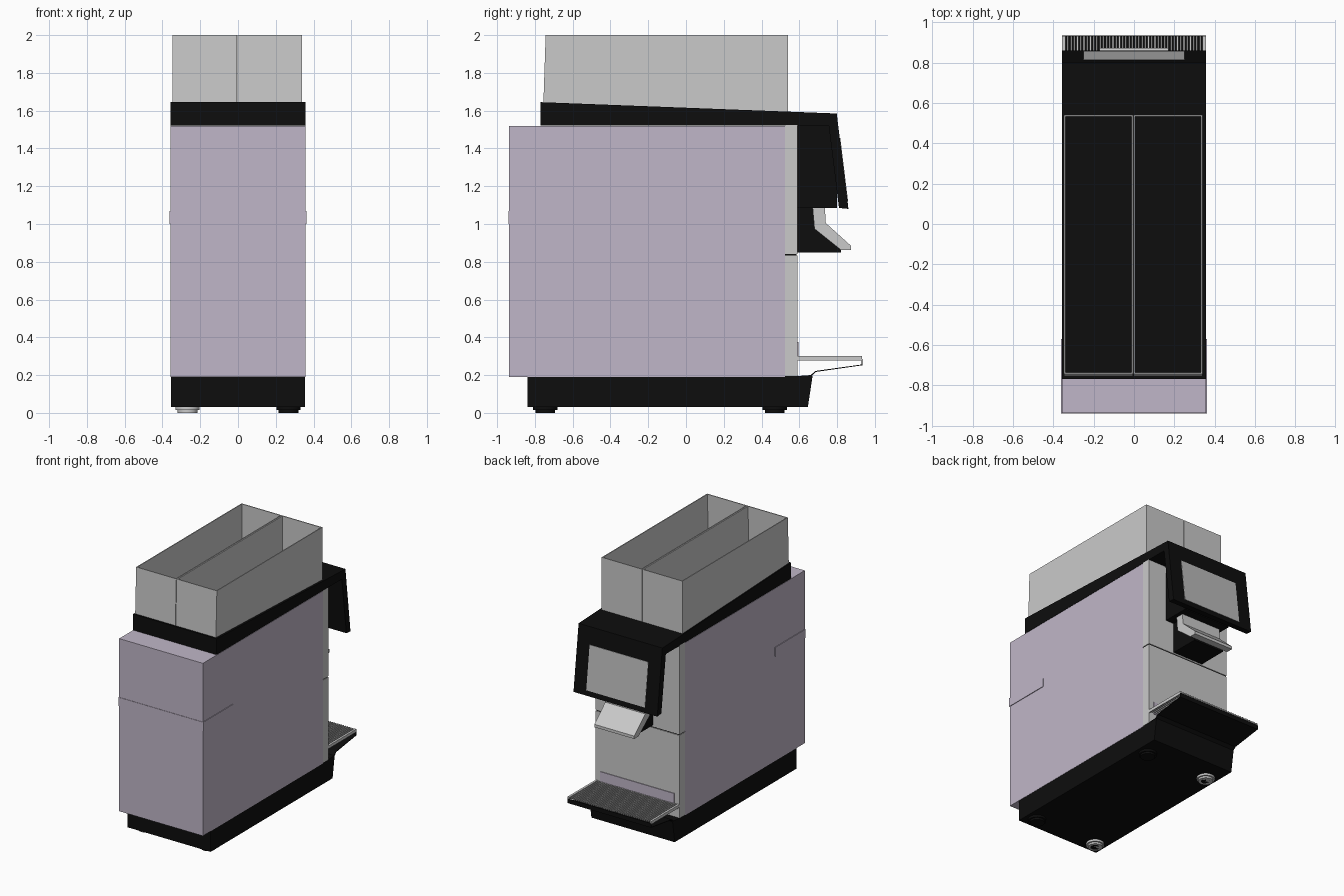
import bpy, bmesh, math
from mathutils import Vector

cube = bpy.data.objects.get("Cube")
if cube:
    bpy.data.objects.remove(cube, do_unlink=True)


def material(name, r, g, b):
    m = bpy.data.materials.new(name)
    m.use_nodes = True
    m.diffuse_color = (r, g, b, 1)
    m.node_tree.nodes["Principled BSDF"].inputs["Base Color"].default_value = (r, g, b, 1)
    return m


LAVENDER = material("lavender", 0.53, 0.47, 0.58)
BLACK = material("black", 0.004, 0.004, 0.004)
GREY = material("light grey", 0.59, 0.59, 0.59)
SCREEN = material("screen grey", 0.49, 0.49, 0.49)


def finish(name, bm, mat):
    bmesh.ops.recalc_face_normals(bm, faces=bm.faces)
    mesh = bpy.data.meshes.new(name)
    bm.to_mesh(mesh)
    bm.free()
    mesh.materials.append(mat)
    obj = bpy.data.objects.new(name, mesh)
    bpy.context.collection.objects.link(obj)
    return obj


def extrude(name, points, half, mat):
    """Side profile of (y, z) points, extruded evenly across x."""
    bm = bmesh.new()
    face = bm.faces.new([bm.verts.new((-half, y, z)) for y, z in points])
    new = bmesh.ops.extrude_face_region(bm, geom=[face])["geom"]
    verts = [v for v in new if isinstance(v, bmesh.types.BMVert)]
    bmesh.ops.translate(bm, verts=verts, vec=(2 * half, 0, 0))
    return finish(name, bm, mat)


def add_box(bm, x, y, z):
    new = bmesh.ops.create_cube(bm, size=1)["verts"]
    for v in new:
        v.co = [(a + b) / 2 + c * (b - a) for (a, b), c in zip((x, y, z), v.co)]


def box(name, x, y, z, mat):
    bm = bmesh.new()
    add_box(bm, x, y, z)
    return finish(name, bm, mat)


def disc(name, x, y, z0, z1, radius, mat):
    bm = bmesh.new()
    bmesh.ops.create_cone(bm, cap_ends=True, segments=28, radius1=radius,
                          radius2=radius, depth=z1 - z0)
    bmesh.ops.translate(bm, verts=bm.verts, vec=(x, y, (z0 + z1) / 2))
    obj = finish(name, bm, mat)
    bpy.ops.object.select_all(action="DESELECT")
    obj.select_set(True)
    bpy.context.view_layer.objects.active = obj
    bpy.ops.object.shade_smooth_by_angle(angle=math.radians(40))


W = 0.357

# Main housing with the shallow band wrapped round its rear
box("body", (-W, W), (-0.937, 0.525), (0.19, 1.52), LAVENDER)
box("rear_band", (-0.362, 0.362), (-0.94, -0.57), (1.0, 1.068), LAVENDER)

# Plinth and feet
extrude("base", [(-0.84, 0.03), (0.645, 0.03), (0.67, 0.195), (-0.84, 0.195)], 0.355, BLACK)
for side, mat in ((-1, GREY), (1, BLACK)):
    for y in (-0.745, 0.47):
        x = side * 0.267
        disc("foot_collar", x, y, 0.014, 0.035, 0.064, mat)
        disc("foot_pad", x, y, 0.0, 0.016, 0.052, mat)
        disc("foot_centre", x, y, -0.001 + 0.001, 0.004, 0.034, BLACK)

# Front panels with a dark joint between them
box("lower_panel", (-W, W), (0.525, 0.59), (0.195, 0.832), GREY)
box("upper_panel", (-W, W), (0.525, 0.59), (0.84, 1.525), GREY)
box("panel_joint", (-0.352, 0.352), (0.525, 0.584), (0.83, 0.842), BLACK)
box("lower_insert", (-0.315, 0.315), (0.588, 0.595), (0.28, 0.375), LAVENDER)

# Sloping lid and tilted display housing
extrude("lid", [(-0.77, 1.522), (0.79, 1.522), (0.798, 1.585), (-0.77, 1.645)], W, BLACK)
extrude("display_frame", [(0.755, 1.525), (0.81, 1.085), (0.86, 1.08), (0.798, 1.585), (0.75, 1.585)],
        W, BLACK)
box("display_mount", (-0.2, 0.2), (0.588, 0.8), (1.085, 1.523), BLACK)


def on_display(z, offset):
    return (0.798 + (1.585 - z) * 0.062 / 0.505 + offset, z)


extrude("screen", [on_display(1.12, -0.002), on_display(1.12, 0.003),
                   on_display(1.455, 0.003), on_display(1.455, -0.002)], 0.25, SCREEN)

# Dispensing spout in front of its dark carrier
extrude("spout_carrier", [(0.588, 1.09), (0.67, 1.09), (0.68, 0.975), (0.82, 0.863),
                          (0.82, 0.85), (0.588, 0.85)], 0.13, BLACK)
extrude("spout", [(0.67, 1.09), (0.735, 1.09), (0.74, 1.005), (0.873, 0.885),
                  (0.873, 0.863), (0.82, 0.863), (0.68, 0.975)], 0.17, GREY)

# Drip grille: rails and a row of bars
bm = bmesh.new()
for s in (-1, 1):
    add_box(bm, sorted((s * W, s * 0.348)), (0.59, 0.933), (0.277, 0.3))
BARS = 44
for i in range(BARS):
    x = -0.344 + 0.688 * i / (BARS - 1)
    add_box(bm, (x - 0.004, x + 0.004), (0.59, 0.933), (0.288, 0.3))
finish("drip_grille", bm, GREY)

# Folded sheet below the grille
fold = [(0.59, 0.195), (0.66, 0.2), (0.685, 0.222), (0.93, 0.256), (0.93, 0.285)]
under = [(0.934, 0.285), (0.934, 0.252), (0.688, 0.217), (0.664, 0.194), (0.59, 0.19)]
extrude("drip_sheet", fold + under, W, BLACK)


# Twin open hoppers, each a tube of four thin walls standing on the lid
def hopper(name, x0, x1):
    bm = bmesh.new()
    t = 0.007
    rings = []
    for inset in (0, t):
        for z, back in ((1.58, -0.757), (2.0, -0.743)):
            a, b, c, d = x0 + inset, x1 - inset, back + inset, 0.541 - inset
            rings.append([bm.verts.new(p) for p in
                          ((a, c, z), (b, c, z), (b, d, z), (a, d, z))])
    low, high, low_in, high_in = rings
    for p, q in ((low, high), (high, high_in), (high_in, low_in), (low_in, low)):
        for i in range(4):
            j = (i + 1) % 4
            bm.faces.new((p[i], p[j], q[j], q[i]))
    finish(name, bm, GREY)


hopper("hopper_right", -0.348, -0.006)
hopper("hopper_left", -0.002, 0.34)
